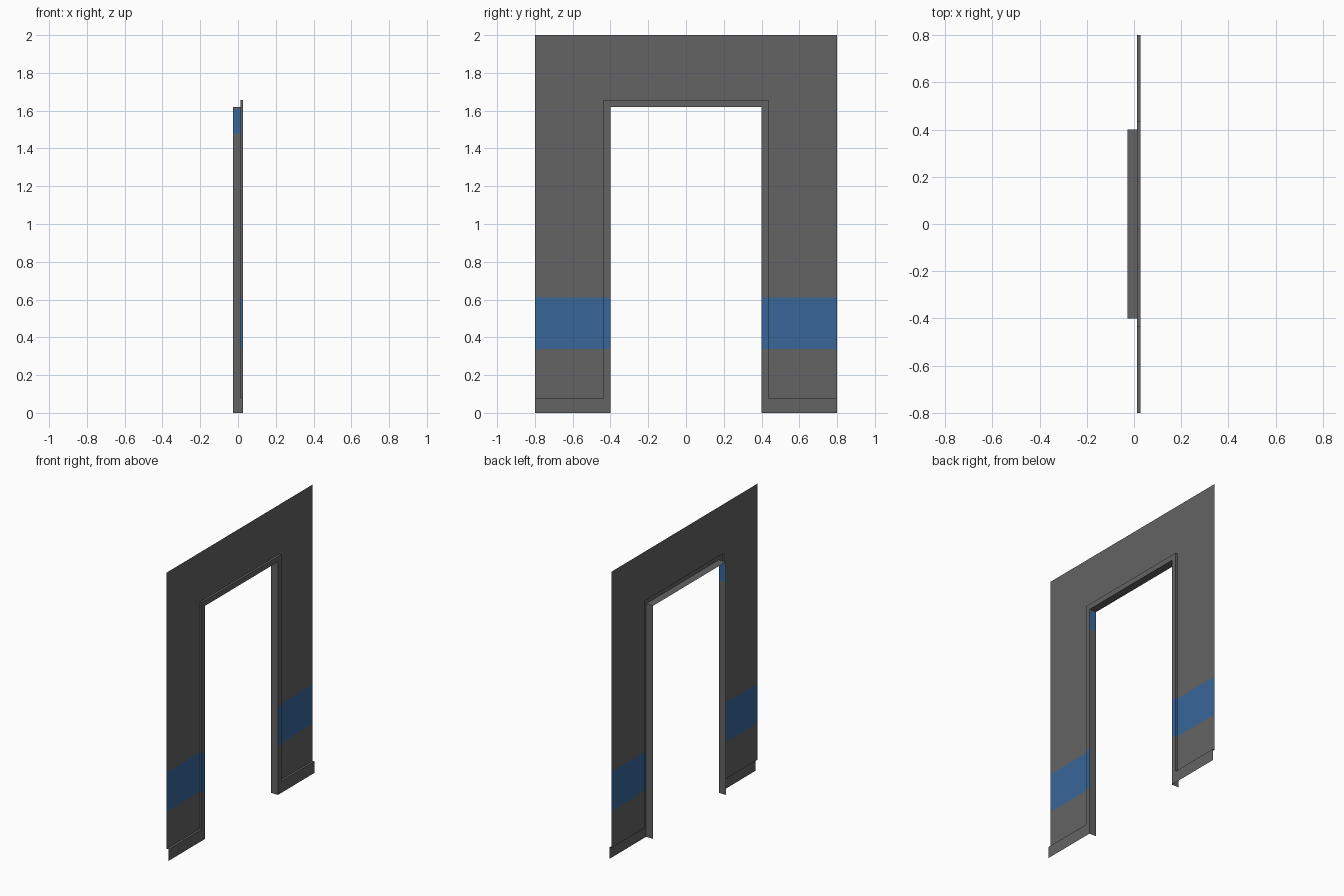
import bpy, bmesh

if "Cube" in bpy.data.objects:
    bpy.data.objects.remove(bpy.data.objects["Cube"])

WALL_X, TRIM_X, BACK_X = 0.012, 0.027, -0.027
OUT, TRIM, GAP = 0.8, 0.437, 0.4          # half widths: panel, trim edge, opening
TOP, TRIM_Z, GAP_Z, BASE_Z = 2.0, 1.657, 1.62, 0.08
BAND = (0.337, 0.61)


def material(name, color):
    m = bpy.data.materials.new(name)
    m.diffuse_color = (*color, 1)
    m.use_nodes = True
    m.node_tree.nodes["Principled BSDF"].inputs["Base Color"].default_value = m.diffuse_color
    return m


grey = material("dark grey", (0.125, 0.125, 0.128))
blue = material("stripe blue", (0.04, 0.135, 0.33))


def build(name, quads, bands=(BAND,), blue_rule=lambda c: True):
    """Sheet part from quads, cut at the band heights and coloured by height."""
    bm = bmesh.new()
    for q in quads:
        bm.faces.new([bm.verts.new(p) for p in q])
    bmesh.ops.remove_doubles(bm, verts=bm.verts, dist=1e-5)
    for lo, hi in bands:
        for z in (lo, hi):
            bmesh.ops.bisect_plane(bm, geom=bm.verts[:] + bm.edges[:] + bm.faces[:],
                                   plane_co=(0, 0, z), plane_no=(0, 0, 1))
    for f in bm.faces:
        c = f.calc_center_median()
        if blue_rule(c) and any(lo < c.z < hi for lo, hi in bands):
            f.material_index = 1
    me = bpy.data.meshes.new(name)
    bm.to_mesh(me)
    bm.free()
    me.materials.append(grey)
    me.materials.append(blue)
    ob = bpy.data.objects.new(name, me)
    bpy.context.collection.objects.link(ob)


def plate(x, y0, y1, z0, z1):
    """Upright quad facing +x."""
    return [(x, y0, z0), (x, y1, z0), (x, y1, z1), (x, y0, z1)]


def sweep(path, xa, xb):
    """Strip along a (y, z) path, running from depth xa to depth xb."""
    return [[(xa, *p), (xa, *q), (xb, *q), (xb, *p)] for p, q in zip(path, path[1:])]


# wall sheet around the door trim
build("wall_panel", [plate(WALL_X, -OUT, -TRIM, BASE_Z, TRIM_Z),
                     plate(WALL_X, TRIM, OUT, BASE_Z, TRIM_Z),
                     plate(WALL_X, -OUT, -TRIM, TRIM_Z, TOP),
                     plate(WALL_X, -TRIM, TRIM, TRIM_Z, TOP),
                     plate(WALL_X, TRIM, OUT, TRIM_Z, TOP)])

# raised door trim: face plus its outer step
edge = [(TRIM, BASE_Z), (TRIM, TRIM_Z), (-TRIM, TRIM_Z), (-TRIM, BASE_Z)]
build("door_trim", [plate(TRIM_X, -TRIM, -GAP, BASE_Z, GAP_Z),
                    plate(TRIM_X, GAP, TRIM, BASE_Z, GAP_Z),
                    plate(TRIM_X, -TRIM, -GAP, GAP_Z, TRIM_Z),
                    plate(TRIM_X, -GAP, GAP, GAP_Z, TRIM_Z),
                    plate(TRIM_X, GAP, TRIM, GAP_Z, TRIM_Z)]
      + sweep(edge, WALL_X, TRIM_X))

# skirting boards with a top ledge
for side, a, b, c in (("left", -OUT, -TRIM, -GAP), ("right", TRIM, OUT, GAP)):
    lo, hi = min(a, c), max(b, c)
    build("skirting_" + side, [plate(TRIM_X, lo, hi, 0, BASE_Z)]
          + sweep([(b, BASE_Z), (a, BASE_Z)], WALL_X, TRIM_X))

# door lining through the opening, small blue patch high on one jamb
lining = [(-GAP, 0), (-GAP, GAP_Z), (GAP, GAP_Z), (GAP, 0)]
build("door_lining", sweep(lining, TRIM_X, BACK_X), bands=((1.48, 1.61),),
      blue_rule=lambda c: c.y < -0.39)
